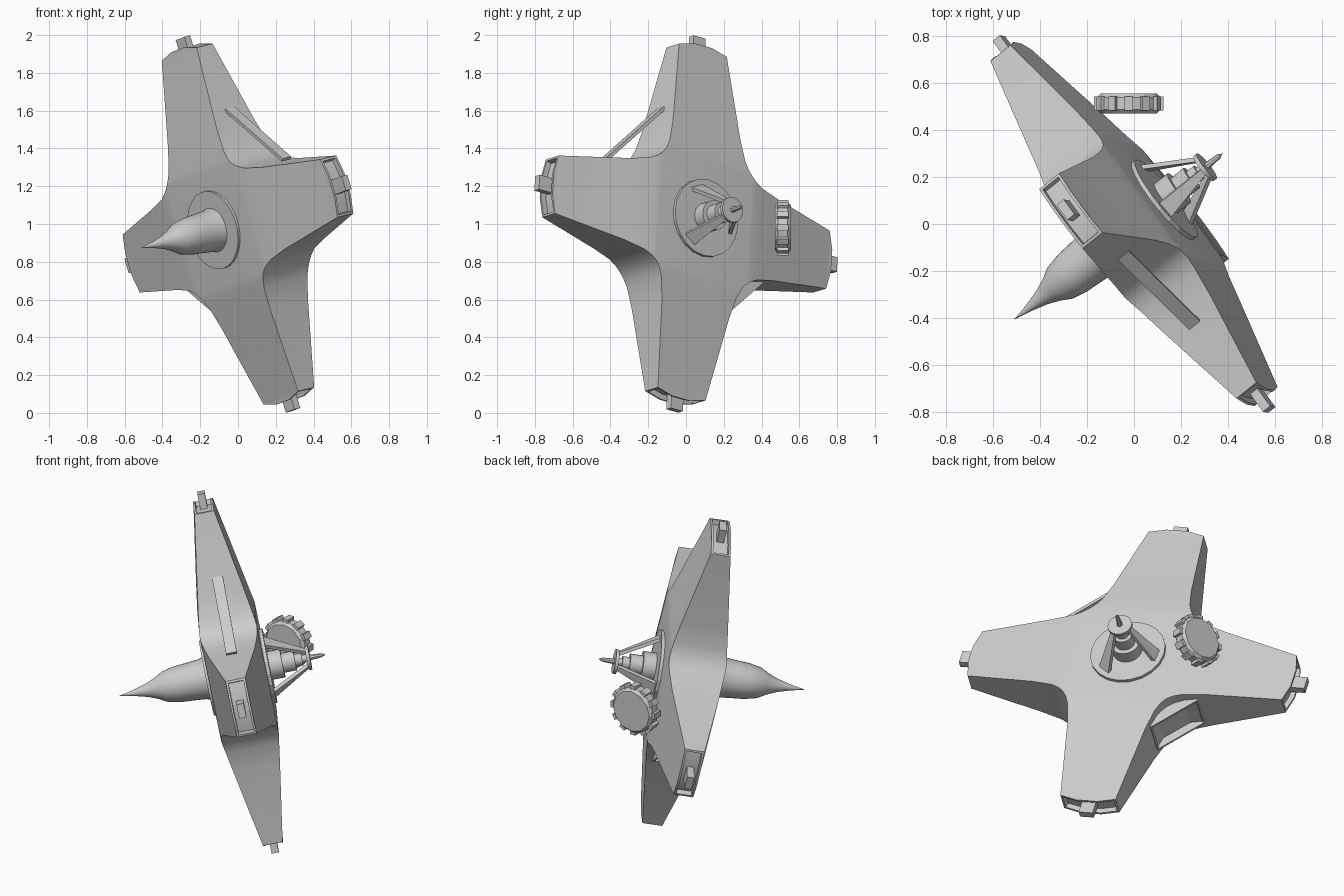
import bpy, bmesh, math
from mathutils import Matrix, Vector

if "Cube" in bpy.data.objects:
    bpy.data.objects.remove(bpy.data.objects["Cube"])

# Tilted local frame: u = upper arm, v = side arm, n = antenna side
u = Vector((-0.283, 0.059, 0.957)).normalized()
v = Vector((0.573, -0.788, 0.225))
n = u.cross(v).normalized()
v = n.cross(u)
FRAME = Matrix.Translation((0, 0, 1)) @ Matrix((u, v, n)).transposed().to_4x4()


def finish(name, bm, mat=FRAME, smooth=None):
    bmesh.ops.recalc_face_normals(bm, faces=bm.faces)
    bm.transform(mat)
    me = bpy.data.meshes.new(name)
    bm.to_mesh(me)
    bm.free()
    ob = bpy.data.objects.new(name, me)
    bpy.context.collection.objects.link(ob)
    if smooth:
        bpy.ops.object.select_all(action='DESELECT')
        ob.select_set(True)
        bpy.context.view_layer.objects.active = ob
        bpy.ops.object.shade_smooth_by_angle(angle=math.radians(smooth))
    return ob


def add_box(bm, size, mat):
    return bmesh.ops.create_cube(bm, size=1, matrix=mat @ Matrix.Diagonal((*size, 1)))


def box(name, size, loc, rot=0, mat=FRAME):
    bm = bmesh.new()
    add_box(bm, size, Matrix.Translation(loc) @ Matrix.Rotation(rot, 4, 'Z'))
    return finish(name, bm, mat)


def lathe(name, profile, seg, smooth=35, mat=FRAME):
    # profile of (radius, height) spun about the n axis
    bm = bmesh.new()
    vs = [bm.verts.new((r, 0, h)) for r, h in profile]
    es = [bm.edges.new(p) for p in zip(vs, vs[1:])]
    bmesh.ops.spin(bm, geom=vs + es, cent=(0, 0, 0), axis=(0, 0, 1),
                   angle=math.tau, steps=seg, use_merge=False)
    bmesh.ops.remove_doubles(bm, verts=bm.verts, dist=1e-4)
    return finish(name, bm, mat, smooth)


# Four-armed hull
bm = bmesh.new()
ends = []
for k in range(4):
    L = 0.95 if k % 2 == 0 else 0.91
    R = Matrix.Rotation(k * math.pi / 2, 3, 'Z')

    def quad(*pts):
        return bm.faces.new([bm.verts.new(R @ Vector(p)) for p in pts])

    secs = [(.3, .3, .16), (.33, .276, .157), (.38, .252, .149),
            (.5, .225, .13), (L, .16, .055)]
    for (r0, w0, h0), (r1, w1, h1) in zip(secs, secs[1:]):
        for s in (1, -1):
            quad((r0, -w0, s*h0), (r1, -w1, s*h1), (r1, w1, s*h1), (r0, w0, s*h0))
            quad((r0, s*w0, -h0), (r1, s*w1, -h1), (r1, s*w1, h1), (r0, s*w0, h0))
    h = .055
    tip = [(L, -.16), (L + .025, -.06), (L + .025, .06), (L, .16)]
    for s in (1, -1):
        quad(*[(a, b, s*h) for a, b in tip])
    own = [quad((*p, -h), (*q, -h), (*q, h), (*p, h)) for p, q in zip(tip, tip[1:])]
    ends.append(own)
for s in (1, -1):
    bm.faces.new([bm.verts.new((a*.3, b*.3, s*.16))
                  for a, b in ((1, 1), (-1, 1), (-1, -1), (1, -1))])
bmesh.ops.remove_doubles(bm, verts=bm.verts, dist=1e-4)
bmesh.ops.recalc_face_normals(bm, faces=bm.faces)
# Recessed frames in the arm ends
for own in ends:
    bmesh.ops.inset_region(bm, faces=own, thickness=.012, use_even_offset=True)
    bmesh.ops.inset_region(bm, faces=own, thickness=.001, depth=-.03)
finish("hull", bm, smooth=28)

# Docking blocks at the arm ends
for k, name in enumerate(("upper", "right", "lower", "left")):
    outer = 1.03 if k % 2 == 0 else 1.0
    a = k * math.pi / 2
    c = outer - .06
    box(name + "_end_block", (.12, .08, .04), (c*math.cos(a), c*math.sin(a), 0), a)

# Rail bridging one inner corner
box("corner_rail", (.5, .018, .06), (.41, .385, 0), math.radians(135.5))

# Recessed bay in the opposite corner
bm = bmesh.new()
add_box(bm, (.12, .31, .2), Matrix())
bm.faces.ensure_lookup_table()
face = max(bm.faces, key=lambda f: f.calc_center_median().x)
bmesh.ops.inset_region(bm, faces=[face], thickness=.015)
bmesh.ops.inset_region(bm, faces=[face], thickness=.001, depth=-.05)
finish("corner_bay", bm, FRAME @ Matrix.Rotation(math.radians(225), 4, 'Z')
       @ Matrix.Translation((.435, 0, 0)))

# Front plate and spike
lathe("spike_plate", [(0, -.15), (.21, -.15), (.21, -.175), (0, -.175)], 32)
lathe("spike", [(.125, -.15), (.112, -.2), (.105, -.27), (.1, -.34), (.085, -.41),
                (.06, -.455), (.037, -.51), (.018, -.58), (.007, -.63), (0, -.667)], 32, 40)

# Antenna base, stacked core, dish and needle
lathe("antenna_plate", [(0, .15), (.21, .15), (.21, .178), (0, .178)], 20, 15)
lathe("antenna_core", [(0, .17), (.08, .17), (.08, .25), (.055, .25), (.055, .32),
                       (.035, .32), (.035, .36), (.022, .36), (.022, .39), (0, .39)], 20)
lathe("antenna_dish", [(0, .385), (.068, .385), (.068, .403), (0, .403)], 20)
lathe("antenna_needle", [(0, .4), (.016, .4), (.011, .47), (0, .49)], 8)

# Three tapering struts holding the dish
for i in range(3):
    bm = bmesh.new()
    rings = []
    for r, h, w in ((.18, .17, .04), (.055, .39, .014)):
        rings.append([bm.verts.new(p) for p in ((r, -w, h), (r, w, h),
                                                (r - .022, w, h), (r - .022, -w, h))])
    for j in range(4):
        m = (j + 1) % 4
        bm.faces.new((rings[0][j], rings[0][m], rings[1][m], rings[1][j]))
    bm.faces.new(rings[0])
    bm.faces.new(rings[1])
    finish("antenna_strut_%d" % (i + 1), bm,
           FRAME @ Matrix.Rotation(math.radians(25 + 120*i), 4, 'Z'))

# Free toothed wheel, axis along y
WHEEL = Matrix.Translation((-.022, .513, .98)) @ Matrix.Rotation(math.pi/2, 4, 'X')
lathe("wheel_core", [(0, -.042), (.12, -.042), (.136, -.025), (.136, .025),
                     (.12, .042), (0, .042)], 12, None, WHEEL)
bm = bmesh.new()
for i in range(12):
    add_box(bm, (.03, .036, .06), Matrix.Rotation(math.tau*i/12, 4, 'Z')
            @ Matrix.Translation((.133, 0, 0)))
finish("wheel_teeth", bm, WHEEL)
